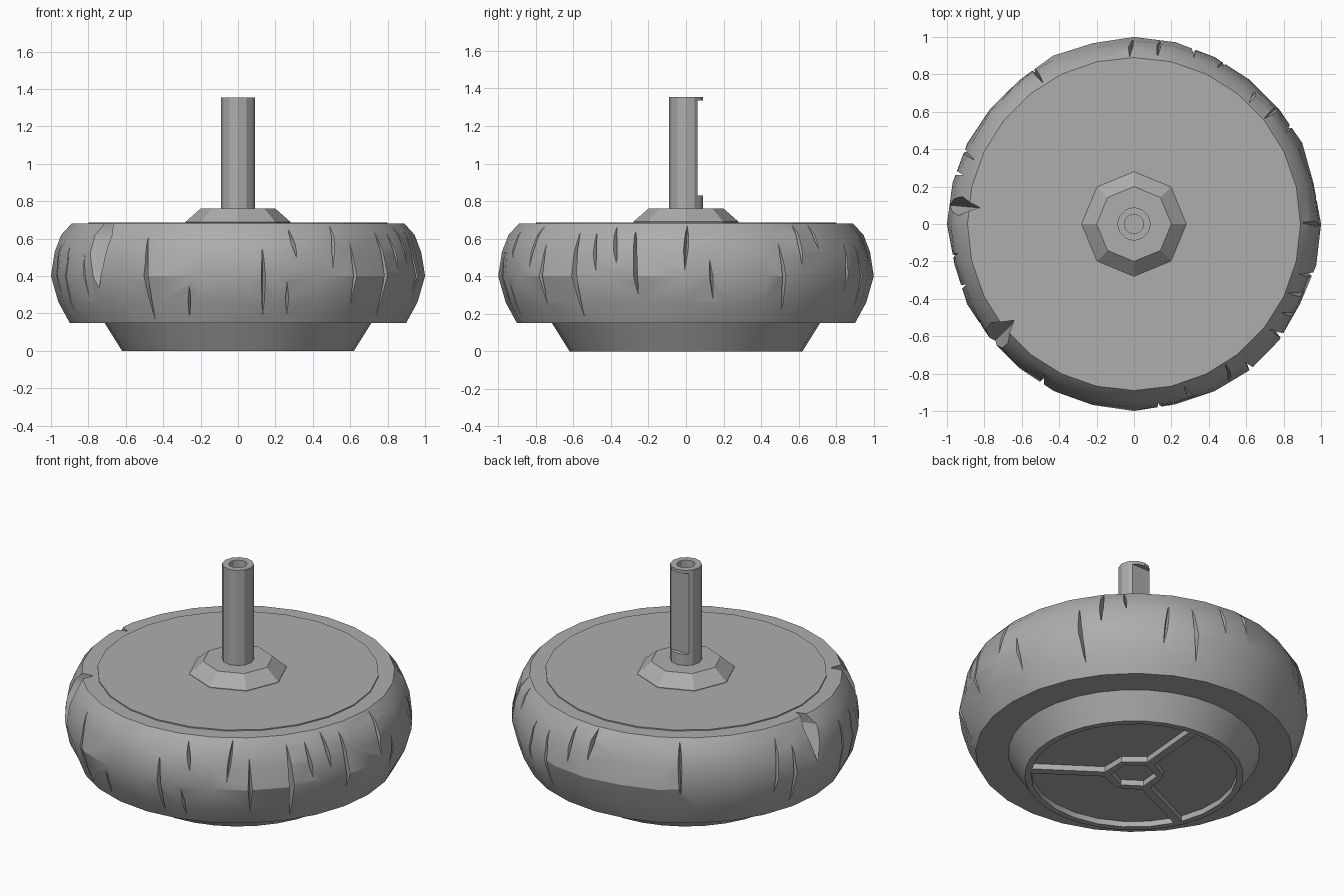
import bpy
import bmesh
import random
from math import sin, cos, asin, radians, pi, hypot
from mathutils import Vector

random.seed(4)
if "Cube" in bpy.data.objects:
    bpy.data.objects.remove(bpy.data.objects["Cube"])

GREY = (0.42, 0.42, 0.42, 1)
stone = bpy.data.materials.new("plain grey")
stone.use_nodes = True
stone.diffuse_color = GREY
stone.node_tree.nodes["Principled BSDF"].inputs["Base Color"].default_value = GREY


def polar(r, a, z):
    return Vector((r * cos(a), r * sin(a), z))


def finish(name, bm):
    bmesh.ops.recalc_face_normals(bm, faces=bm.faces)
    mesh = bpy.data.meshes.new(name)
    bm.to_mesh(mesh)
    bm.free()
    mesh.materials.append(stone)
    obj = bpy.data.objects.new(name, mesh)
    bpy.context.collection.objects.link(obj)
    return obj


def lathe(name, profile, sides, tube=False, dent=0.0):
    """Turn (radius, z) points around z; a tube joins its ends, others get caps."""
    bm = bmesh.new()
    rings = []
    for i, (r, z) in enumerate(profile):
        ring = []
        for k in range(sides):
            inner = 0 < i < len(profile) - 1 and k % (sides // 4)
            shrink = 1 - random.uniform(0, dent) if inner else 1
            ring.append(bm.verts.new(polar(r * shrink, 2 * pi * k / sides, z)))
        rings.append(ring)
    pairs = list(zip(rings, rings[1:]))
    if tube:
        pairs.append((rings[-1], rings[0]))
    else:
        bm.faces.new(rings[0])
        bm.faces.new(rings[-1])
    for low, high in pairs:
        for k in range(sides):
            n = (k + 1) % sides
            bm.faces.new((low[k], low[n], high[n], high[k]))
    return finish(name, bm)


def add_prism(bm, outline, z0, z1):
    low = [bm.verts.new((p.x, p.y, z0)) for p in outline]
    high = [bm.verts.new((p.x, p.y, z1)) for p in outline]
    bm.faces.new(low)
    bm.faces.new(high)
    for i in range(len(low)):
        j = (i + 1) % len(low)
        bm.faces.new((low[i], low[j], high[j], high[i]))


def select_only(obj):
    bpy.ops.object.select_all(action='DESELECT')
    obj.select_set(True)
    bpy.context.view_layer.objects.active = obj


def carve(obj, cutter):
    mod = obj.modifiers.new("carve", 'BOOLEAN')
    mod.operation = 'DIFFERENCE'
    mod.solver = 'EXACT'
    mod.use_self = True
    mod.object = cutter
    select_only(obj)
    bpy.ops.object.modifier_apply(modifier=mod.name)
    bpy.data.objects.remove(cutter)


def smooth(obj, angle):
    select_only(obj)
    bpy.ops.object.shade_smooth_by_angle(angle=radians(angle))


# Bulging wheel rim with a slightly uneven surface
RIM = [(0.9, 0.15), (0.96, 0.26), (1.0, 0.4), (0.98, 0.53), (0.945, 0.62), (0.89, 0.68)]
wheel = lathe("wheel", RIM, 28, dent=0.018)


def rim_radius(z):
    for (r0, z0), (r1, z1) in zip(RIM, RIM[1:]):
        if z0 <= z <= z1:
            return r0 + (r1 - r0) * (z - z0) / (z1 - z0)
    return RIM[0][0] if z < RIM[0][1] else RIM[-1][0]


def add_nick(bm, degrees, z, half, depth=0.05, width=0.028):
    """Upright spindle-shaped wedge driven into the rim."""
    a, r = radians(degrees), rim_radius(z)
    side = Vector((-sin(a), cos(a), 0))
    lean = random.uniform(-0.02, 0.02) * side
    out = polar(r + 0.06, a, z)
    points = [polar(rim_radius(z + half), a, z + half) + lean,
              polar(rim_radius(z - half), a, z - half) - lean,
              polar(r - depth, a, z), out + side * width, out - side * width]
    bmesh.ops.convex_hull(bm, input=[bm.verts.new(p) for p in points])


# Worn nicks: angle, height, half length
NICKS = [(213, .4, .15), (240, .38, .25), (254, .27, .11), (278, .36, .2),
         (286, .29, .11), (288, .57, .09), (302, .54, .14), (309, .42, .18),
         (323, .41, .24), (330, .52, .13), (337, .55, .12), (344, .46, .19),
         (0, .55, .12), (8, .38, .13), (32, .4, .2), (39, .56, .13),
         (47, .6, .08), (61, .45, .16), (71, .42, .2), (82, .55, .12),
         (91, .6, .1), (123, .5, .18), (157, .46, .19), (164, .4, .2),
         (190, .42, .18), (200, .4, .2)]
bm = bmesh.new()
for nick in NICKS:
    add_nick(bm, *nick)
# Two large broken chips
add_nick(bm, 219, 0.62, 0.3, 0.14, 0.12)
add_nick(bm, 174, 0.62, 0.22, 0.14, 0.08)
carve(wheel, finish("nick_cutter", bm))
smooth(wheel, 25)

# Thin top plate and faceted collar
lathe("top_plate", [(0.8, 0.66), (0.8, 0.687)], 24)
lathe("collar", [(0.28, 0.67), (0.28, 0.69), (0.2, 0.76)], 8)

# Hollow axle with a flat cut along its back
axle = lathe("axle", [(0.09, 0.7), (0.09, 1.355), (0.052, 1.355), (0.052, 0.7)], 12, tube=True)
bm = bmesh.new()
add_prism(bm, [Vector(p) for p in ((-.2, .06), (.2, .06), (.2, .2), (-.2, .2))], 0.83, 1.335)
carve(axle, finish("flat_cutter", bm))
smooth(axle, 25)

# Tapered base with three sunken sectors and a sunken hub
base = lathe("base", [(0.62, 0), (0.72, 0.16)], 32)
OUTER, INNER, HALF_RIB, DEPTH = 0.585, 0.17, 0.025, 0.035


def arc(r, start, end, steps):
    trim = asin(HALF_RIB / r)
    start, end = start + trim, end - trim
    return [polar(r, start + (end - start) * i / steps, 0) for i in range(steps + 1)]


bm = bmesh.new()
for k in range(3):
    a = radians(85 + 120 * k)
    b = a + radians(120)
    add_prism(bm, arc(OUTER, a, b, 8) + arc(INNER, a, b, 2)[::-1], -0.1, DEPTH)
add_prism(bm, [polar(0.13, radians(25 + 60 * k), 0) for k in range(6)], -0.1, DEPTH)
carve(base, finish("pocket_cutter", bm))
smooth(base, 25)
